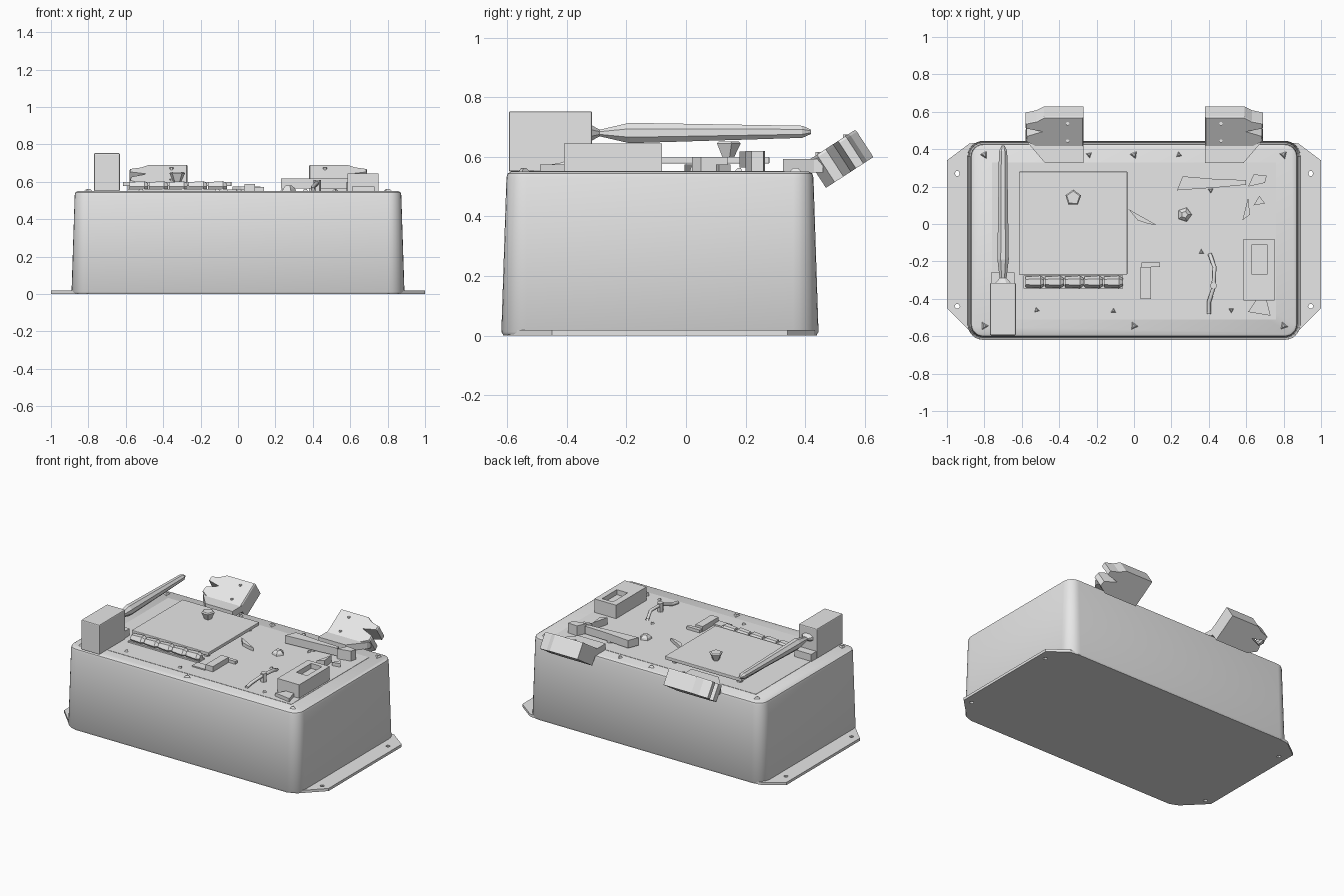
import bpy, bmesh, math
from mathutils import Matrix, Vector

if "Cube" in bpy.data.objects:
    bpy.data.objects.remove(bpy.data.objects["Cube"], do_unlink=True)

grey = bpy.data.materials.new("plain_grey")
grey.use_nodes = True
grey.diffuse_color = (0.8, 0.8, 0.8, 1)
grey.node_tree.nodes["Principled BSDF"].inputs["Base Color"].default_value = (0.8, 0.8, 0.8, 1)


def finish(name, bm, smooth=False):
    bmesh.ops.recalc_face_normals(bm, faces=bm.faces)
    mesh = bpy.data.meshes.new(name)
    bm.to_mesh(mesh)
    bm.free()
    mesh.materials.append(grey)
    ob = bpy.data.objects.new(name, mesh)
    bpy.context.collection.objects.link(ob)
    if smooth:
        bpy.ops.object.select_all(action='DESELECT')
        ob.select_set(True)
        bpy.context.view_layer.objects.active = ob
        bpy.ops.object.shade_smooth_by_angle(angle=math.radians(35))
    return ob


def loft(name, loops, smooth=False):
    """Skin a stack of closed loops and cap both ends."""
    bm = bmesh.new()
    rings = [[bm.verts.new(p) for p in loop] for loop in loops]
    n = len(rings[0])
    for a, b in zip(rings, rings[1:]):
        for i in range(n):
            j = (i + 1) % n
            bm.faces.new((a[i], a[j], b[j], b[i]))
    bm.faces.new(rings[0])
    bm.faces.new(rings[-1])
    return finish(name, bm, smooth)


def prism(name, pts, z0, z1):
    return loft(name, [[(x, y, z) for x, y in pts] for z in (z0, z1)])


def box(name, x0, x1, y0, y1, z0, z1, bevel=0):
    ob = prism(name, [(x0, y0), (x1, y0), (x1, y1), (x0, y1)], z0, z1)
    if bevel:
        mod = ob.modifiers.new("edge", 'BEVEL')
        mod.width, mod.segments = bevel, 2
    return ob


def rounded(x, y0, y1, r, z):
    pts = []
    corners = [(x - r, y1 - r), (r - x, y1 - r), (r - x, y0 + r), (x - r, y0 + r)]
    for k, (cx, cy) in enumerate(corners):
        for s in range(7):
            a = math.radians(90 * k + 15 * s)
            pts.append((cx + r * math.cos(a), cy + r * math.sin(a), z))
    return pts


def cut(ob, cutter):
    cutter.hide_render = True
    cutter.hide_set(True)
    mod = ob.modifiers.new("opening", 'BOOLEAN')
    mod.object, mod.solver = cutter, 'EXACT'


def ngon(cx, cy, r, n, turn=0):
    return [(cx + r * math.cos(turn + math.tau * i / n),
             cy + r * math.sin(turn + math.tau * i / n)) for i in range(n)]


# Tapered enclosure with rounded corners and top edge
body_loops = []
for z, inset in ((0.004, 0.005), (0.012, 0), (0.53, 0.017), (0.544, 0.021), (0.55, 0.032)):
    body_loops.append(rounded(0.89 - inset, -0.62 + inset, 0.445 - inset, 0.085 - inset, z))
loft("enclosure", body_loops, True)
box("lid", -0.76, 0.76, -0.51, 0.33, 0.545, 0.552)

# Mounting flange with chamfered corners and bolt holes
flange = prism("mounting_flange", [
    (1, -0.45), (1, 0.34), (0.88, 0.43), (0.8, 0.44), (-0.8, 0.44), (-0.88, 0.43),
    (-1, 0.34), (-1, -0.45), (-0.86, -0.59), (-0.8, -0.615), (0.8, -0.615), (0.86, -0.59)],
    0, 0.018)
for x in (-0.945, 0.945):
    for y in (-0.44, 0.27):
        cut(flange, prism("flange_hole_cutter", ngon(x, y, 0.014, 6), -0.1, 0.1))

# Antenna housing, hinge and rod
box("antenna_housing", -0.77, -0.632, -0.595, -0.315, 0.55, 0.753, 0.006)
box("hinge_block", -0.765, -0.64, -0.32, -0.26, 0.55, 0.6)
rod = []
for y, z, w, h in ((-0.32, 0.68, 0.05, 0.03), (-0.29, 0.68, 0.02, 0.012),
                   (-0.19, 0.68, 0.033, 0.037), (0.39, 0.684, 0.024, 0.022),
                   (0.42, 0.684, 0.008, 0.008)):
    rod.append([(-0.7 + (x + 0.7) - (y + 0.19) * 0.012, y, zz)
                for x, zz in ngon(-0.7, z, 1, 8, math.pi / 8)])
    rod[-1] = [(-0.7 + (x + 0.7) * w, yy, z + (zz - z) * h) for x, yy, zz in rod[-1]]
loft("antenna_rod", rod)

# Raised board on posts, with a flared knob on top
box("raised_board", -0.615, -0.035, -0.27, 0.28, 0.577, 0.6, 0.004)
for x in (-0.57, -0.08):
    for y in (-0.22, 0.23):
        prism("board_post", ngon(x, y, 0.02, 6), 0.55, 0.58)
loft("board_knob", [[(x, y, z) for x, y in ngon(-0.325, 0.14, r, 5, 0.3)]
                    for z, r in ((0.6, 0.022), (0.645, 0.044), (0.652, 0.036))])

# Connector row along the front of the board
for i in range(5):
    x = -0.58 + i * 0.105
    loft("connector", [[(xx, -0.31 + a, 0.574 + b) for a, b in ngon(0, 0, r, 6)]
                       for xx, r in ((x, 0.028), (x + 0.08, 0.034), (x + 0.1, 0.02))])
box("connector_strip", -0.59, -0.06, -0.345, -0.275, 0.55, 0.562)
box("toggle_switch", 0.035, 0.09, -0.4, -0.23, 0.55, 0.588)
box("switch_tab", -0.06, 0.035, -0.41, -0.35, 0.55, 0.56)
box("switch_arm", 0.04, 0.14, -0.23, -0.205, 0.55, 0.572)

# Module with a recessed window
module = box("module", 0.585, 0.75, -0.41, -0.08, 0.55, 0.644)
cut(module, box("window_cutter", 0.63, 0.712, -0.27, -0.11, 0.61, 0.7))
prism("module_tongue", [(0.61, -0.47), (0.73, -0.49), (0.71, -0.41), (0.65, -0.41)], 0.55, 0.575)

# Flat wedge bar and its latch
prism("wedge_bar", [(0.23, 0.18), (0.44, 0.195), (0.6, 0.21), (0.6, 0.235),
                    (0.44, 0.24), (0.26, 0.255)], 0.565, 0.618)
prism("bar_foot", ngon(0.42, 0.22, 0.02, 6), 0.55, 0.57)
prism("latch", [(0.58, 0.02), (0.62, 0.05), (0.61, 0.14)], 0.55, 0.6)
prism("latch_hook", [(0.61, 0.2), (0.7, 0.22), (0.71, 0.26), (0.64, 0.265)], 0.55, 0.62)
prism("latch_pad", [(0.64, 0.1), (0.7, 0.11), (0.67, 0.15)], 0.55, 0.575)

# Curved lever
lever = bpy.data.curves.new("lever", 'CURVE')
lever.dimensions = '3D'
lever.bevel_depth, lever.bevel_resolution = 0.011, 1
line = lever.splines.new('POLY')
path = [(0.405, -0.16, 0.562), (0.43, -0.23, 0.59), (0.425, -0.34, 0.595),
        (0.4, -0.42, 0.57), (0.4, -0.48, 0.56)]
line.points.add(len(path) - 1)
for point, co in zip(line.points, path):
    point.co = (*co, 1)
lever.materials.append(grey)
bpy.context.collection.objects.link(bpy.data.objects.new("lever", lever))
prism("lever_pivot", ngon(0.425, -0.33, 0.02, 6), 0.55, 0.61)

# Matching claw brackets overhanging the back edge
head = [(-0.27, 0), (-0.27, 0.19), (-0.48, 0.19), (-0.52, 0.165), (-0.58, 0.15), (-0.58, 0.12),
        (-0.49, 0.1), (-0.575, 0.07), (-0.58, 0.035), (-0.52, 0)]
foot = [(-0.27, 0.325), (-0.27, 0.46), (-0.575, 0.46), (-0.565, 0.43), (-0.475, 0.325)]
tilt = Matrix.Translation((0, 0.41, 0.588)) @ Matrix.Rotation(math.radians(33), 4, 'X')
for side, flip in (("right", 1), ("left", -1)):
    def place(x):
        return x if flip == 1 else 0.11 - x
    claw = []
    for depth in (-0.11, -0.008, 0):
        shrink = 0.97 if depth == 0 else 1
        claw.append([])
        for x, v in head:
            p = tilt @ Vector((-0.42 + (x + 0.42) * shrink, 0.095 + (v - 0.095) * shrink, depth))
            claw[-1].append((place(p.x), p.y, p.z))
    loft(side + "_claw", claw)
    prism(side + "_bracket_foot", [(place(x), y) for x, y in foot], 0.548, 0.592)
    for v in (0.04, 0.15):
        p = tilt @ Vector((-0.355, v, 0))
        loft(side + "_claw_rivet", [[(place(x), y, p.z + dz) for x, y in ngon(p.x, p.y, 0.01, 6)]
                                    for dz in (-0.01, 0.006)])

# Faceted screw heads around the rim and on the lid
rim = [(x, y) for x in (-0.8, 0, 0.8) for y in (-0.545, 0.37)]
inner = [(-0.52, -0.46), (-0.24, 0.37), (0.24, 0.37), (0.41, 0.18), (0.36, -0.15),
         (0.52, -0.46), (-0.11, -0.465)]
for i, (x, y) in enumerate(rim + inner):
    r = 0.025 if i < len(rim) else 0.019
    loft("screw", [[(a, b, z) for a, b in ngon(x, y, rr, 3, i)]
                   for z, rr in ((0.548, r), (0.562, r * 0.4))])

# Small loose fittings
prism("spring_clip", [(-0.03, 0.08), (0.12, -0.005), (0.08, 0.0), (0.02, 0.02)], 0.55, 0.575)
loft("terminal_stud", [[(x, y, z) for x, y in ngon(0.27, 0.05, r, 5)]
                       for z, r in ((0.55, 0.04), (0.565, 0.035), (0.58, 0.018))])
